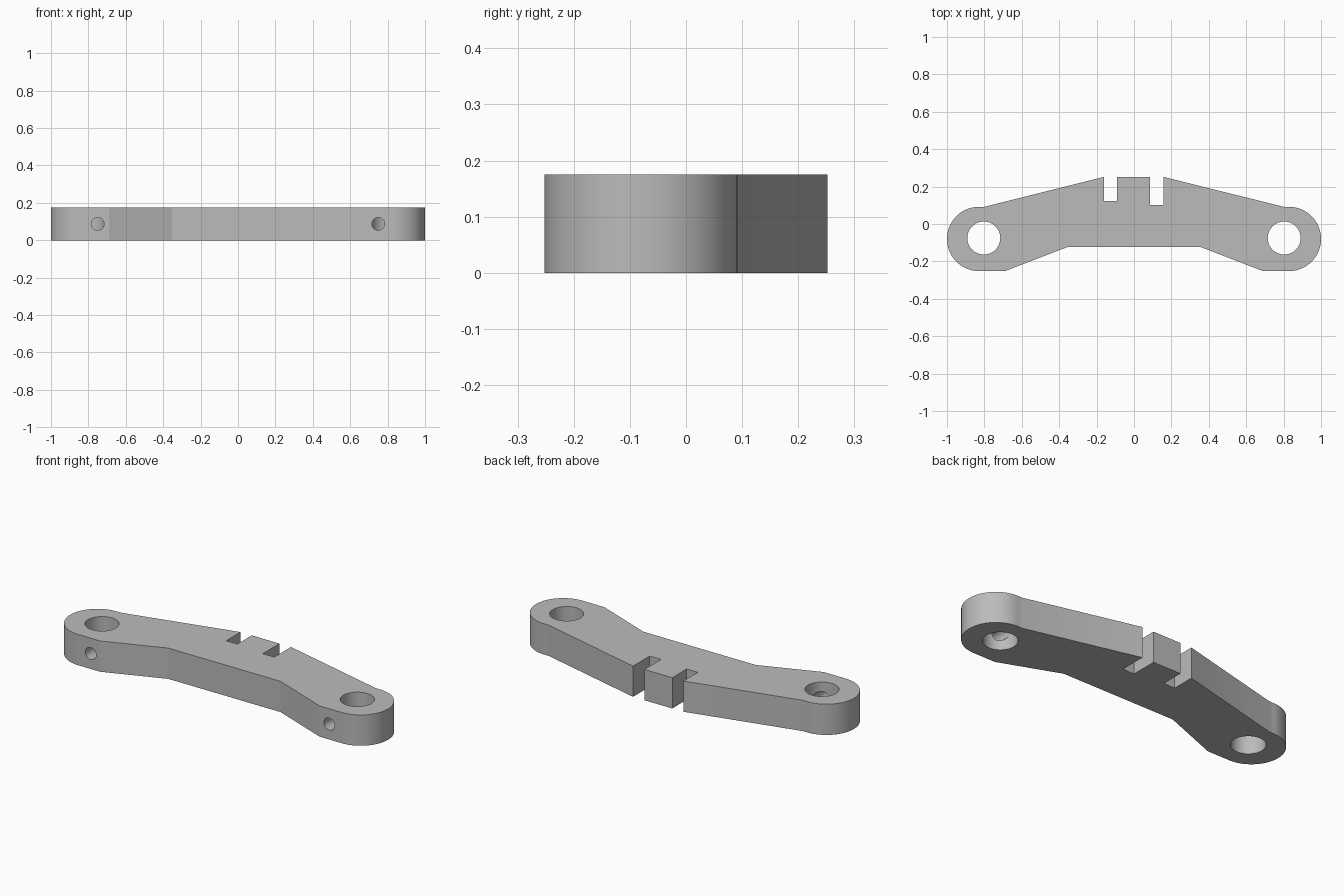
import bpy, bmesh
from math import pi, sin, cos, radians
from mathutils import Matrix

cube = bpy.data.objects.get("Cube")
if cube:
    bpy.data.objects.remove(cube, do_unlink=True)

HEIGHT = 0.175
END_X, END_Y, END_R = 0.828, -0.08, 0.172

grey = bpy.data.materials.new("plain grey")
grey.use_nodes = True
grey.diffuse_color = (0.5, 0.5, 0.5, 1)
grey.node_tree.nodes["Principled BSDF"].inputs["Base Color"].default_value = (0.5, 0.5, 0.5, 1)


def make_object(name, bm):
    bmesh.ops.recalc_face_normals(bm, faces=bm.faces)
    mesh = bpy.data.meshes.new(name)
    bm.to_mesh(mesh)
    bm.free()
    mesh.materials.append(grey)
    obj = bpy.data.objects.new(name, mesh)
    bpy.context.collection.objects.link(obj)
    return obj


def cylinder(name, radius, depth, matrix):
    bm = bmesh.new()
    bmesh.ops.create_cone(bm, cap_ends=True, segments=64, radius1=radius,
                          radius2=radius, depth=depth, matrix=matrix)
    return make_object(name, bm)


def cut(target, cutter):
    mod = target.modifiers.new("cut", 'BOOLEAN')
    mod.operation = 'DIFFERENCE'
    mod.solver = 'EXACT'
    mod.object = cutter
    bpy.context.view_layer.objects.active = target
    bpy.ops.object.modifier_apply(modifier=mod.name)
    bpy.data.objects.remove(cutter, do_unlink=True)


# Right half of the outline, from the lower middle round the end to the top
half = [(0.353, -0.122), (0.69, END_Y - END_R)]
for i in range(49):
    a = -pi / 2 + pi * i / 48
    half.append((END_X + END_R * cos(a), END_Y + END_R * sin(a)))
half.append((0.80, END_Y + END_R))

# Two slots of different depth in the back edge
slots = [(0.157, 0.252), (0.157, 0.102), (0.085, 0.102), (0.085, 0.252),
         (-0.09, 0.252), (-0.09, 0.123), (-0.16, 0.123), (-0.16, 0.252)]
outline = half + slots + [(-x, y) for x, y in reversed(half)]

# Arched bar
bm = bmesh.new()
base = bm.faces.new([bm.verts.new((x, y, 0)) for x, y in outline])
top = bmesh.ops.extrude_face_region(bm, geom=[base])["geom"]
bmesh.ops.translate(bm, vec=(0, 0, HEIGHT),
                    verts=[v for v in top if isinstance(v, bmesh.types.BMVert)])
bar = make_object("arched_bar", bm)

# Pivot bores and the set screw holes that run into them from the front
for side in (-1, 1):
    cut(bar, cylinder("pivot_bore", 0.088, 1,
                      Matrix.Translation((side * 0.803, -0.075, HEIGHT / 2))))
    cut(bar, cylinder("screw_hole", 0.034, 0.25,
                      Matrix.Translation((side * 0.75, -0.215, HEIGHT / 2))
                      @ Matrix.Rotation(pi / 2, 4, 'X')))

bpy.ops.object.select_all(action='DESELECT')
bar.select_set(True)
bpy.context.view_layer.objects.active = bar
bpy.ops.object.shade_smooth_by_angle(angle=radians(15))
